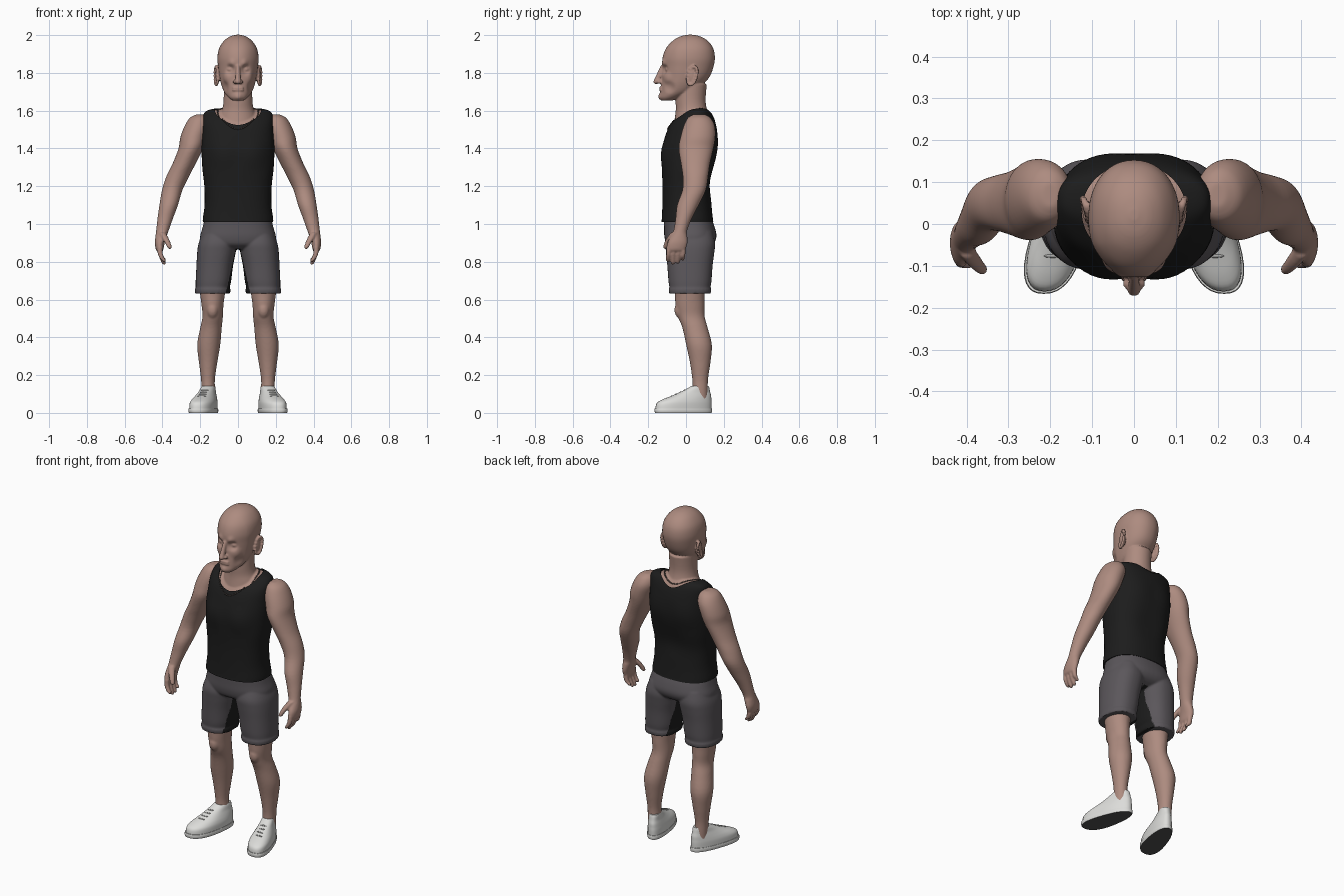
import bpy, bmesh, math
from mathutils import Vector, Matrix
from mathutils.bvhtree import BVHTree

cube = bpy.data.objects.get("Cube")
if cube:
    bpy.data.objects.remove(cube, do_unlink=True)


def material(name, r, g, b):
    m = bpy.data.materials.new(name)
    m.use_nodes = True
    m.diffuse_color = (r, g, b, 1)
    bsdf = m.node_tree.nodes["Principled BSDF"]
    bsdf.inputs["Base Color"].default_value = (r, g, b, 1)
    bsdf.inputs["Roughness"].default_value = 0.8
    return m


SKIN = material("skin", 0.42, 0.26, 0.215)
BLACK = material("black fabric", 0.012, 0.012, 0.012)
GREY = material("grey shorts fabric", 0.105, 0.095, 0.105)
WHITE = material("white shoe", 0.72, 0.72, 0.7)
SOLE = material("dark sole", 0.08, 0.08, 0.08)
LACE = material("grey lace", 0.4, 0.4, 0.39)
CHAIN = material("dark chain", 0.09, 0.07, 0.06)


def span(z, half_width, front, back):
    return (0, (front + back) / 2, z, half_width, (back - front) / 2)


def loft(bm, rows, n=2.0, seg=40, steps=4):
    """Skin smooth horizontal sections (cx, cy, z, rx, ry)."""
    pts = [rows[0]] + list(rows) + [rows[-1]]
    path = []
    for i in range(1, len(pts) - 2):
        for k in range(steps):
            t = k / steps
            path.append([0.5 * (2 * b + (c - a) * t + (2 * a - 5 * b + 4 * c - d) * t * t
                                + (3 * b - a - 3 * c + d) * t ** 3)
                         for a, b, c, d in zip(*pts[i - 1:i + 3])])
    path.append(rows[-1])
    rings = []
    for cx, cy, z, rx, ry in path:
        ring = []
        for j in range(seg):
            a = math.tau * j / seg
            c, s = math.cos(a), math.sin(a)
            x = math.copysign(abs(c) ** (2 / n), c) * max(rx, 0.001)
            y = math.copysign(abs(s) ** (2 / n), s) * max(ry, 0.001)
            ring.append(bm.verts.new((cx + x, cy + y, z)))
        rings.append(ring)
    for lo, hi in zip(rings, rings[1:]):
        for j in range(seg):
            k = (j + 1) % seg
            bm.faces.new((lo[j], lo[k], hi[k], hi[j]))
    bm.faces.new(rings[0])
    bm.faces.new(rings[-1])
    return [v for ring in rings for v in ring]


def ball(bm, at, size):
    m = Matrix.Translation(at) @ Matrix.Diagonal((*size, 1))
    return bmesh.ops.create_uvsphere(bm, u_segments=16, v_segments=10, radius=1, matrix=m)["verts"]


def push(verts, at, radius, move):
    """Sculpt a soft bump or dent."""
    for v in verts:
        d = (v.co - Vector(at)).length / radius
        if d < 1:
            v.co += Vector(move) * (1 - d * d) ** 2


def finish(name, bm, mats, voxel=0, smooth=4, cutter=None, rule=None, mirror=False):
    """Fuse, cut and colour a part; optionally add its mirrored twin."""
    bmesh.ops.recalc_face_normals(bm, faces=bm.faces)
    raw = bpy.data.meshes.new(name)
    bm.to_mesh(raw)
    bm.free()
    obj = bpy.data.objects.new("left_" + name if mirror else name, raw)
    bpy.context.collection.objects.link(obj)
    if voxel:
        mod = obj.modifiers.new("fuse", 'REMESH')
        mod.mode = 'VOXEL'
        mod.voxel_size = voxel
        mod = obj.modifiers.new("soften", 'SMOOTH')
        mod.factor = 0.5
        mod.iterations = smooth
    if cutter:
        mod = obj.modifiers.new("cut", 'BOOLEAN')
        mod.object = cutter
        mod.operation = 'DIFFERENCE'
        mod.solver = 'EXACT'
    bpy.context.view_layer.update()
    mesh = bpy.data.meshes.new_from_object(obj.evaluated_get(bpy.context.evaluated_depsgraph_get()))
    obj.modifiers.clear()
    obj.data = mesh
    mesh.materials.clear()
    for m in mats:
        mesh.materials.append(m)
    for p in mesh.polygons:
        p.use_smooth = True
        p.material_index = rule(p) if rule else 0
    mesh.set_sharp_from_angle(angle=math.radians(50))
    if mirror:
        twin = mesh.copy()
        twin.transform(Matrix.Diagonal((-1, 1, 1, 1)))
        twin.flip_normals()
        bpy.context.collection.objects.link(bpy.data.objects.new("right_" + name, twin))
    return obj


# Tank top with a round neckline
torso = [span(1.01, .186, -.13, .145), span(1.03, .186, -.128, .142), span(1.1, .177, -.125, .135),
         span(1.2, .178, -.124, .13), span(1.3, .189, -.128, .15), span(1.4, .193, -.125, .166),
         span(1.48, .19, -.105, .166), span(1.54, .188, -.075, .155), span(1.58, .182, -.03, .14),
         span(1.602, .16, 0, .125), span(1.615, .1, .03, .11)]
bm = bmesh.new()
verts = loft(bm, torso, n=2.4, seg=64)
for s in (-1, 1):
    push(verts, (s * .085, -.12, 1.37), .1, (0, -.01, 0))
    push(verts, (s * .1, .16, 1.42), .11, (0, .006, 0))
push(verts, (0, .15, 1.25), .12, (0, -.008, 0))
hole = bmesh.new()
loft(hole, [(0, .03, 1.46, .125, .115), (0, .03, 1.75, .125, .115)], seg=64, steps=1)
cutter = finish("neck_cutter", hole, [BLACK])
cutter.hide_render = True
tank = finish("tank_top", bm, [BLACK], cutter=cutter)
bpy.data.objects.remove(cutter, do_unlink=True)

# Head, neck and upper chest
bm = bmesh.new()
loft(bm, [(x, y, z - .007, rx - .009, ry - .008) for x, y, z, rx, ry in torso[4:]], n=2.4)
loft(bm, [span(1.5, .12, -.07, .14), span(1.57, .1, -.058, .125), span(1.61, .083, -.054, .11),
          span(1.66, .076, -.055, .104), span(1.74, .076, -.05, .11)])
head = loft(bm, [span(1.653, .03, -.13, -.075), span(1.67, .053, -.14, -.03), span(1.7, .074, -.136, .04),
                 span(1.74, .089, -.132, .09), span(1.78, .098, -.129, .125), span(1.83, .105, -.126, .145),
                 span(1.88, .109, -.124, .153), span(1.93, .1, -.106, .144), span(1.97, .074, -.07, .115),
                 span(1.993, .042, -.03, .075), span(2.002, .01, .01, .035)], n=2.15, seg=64, steps=6)
for v in head:
    v.co.x *= 1 + 1.4 * min(0, v.co.y + .05)
push(head, (0, -.14, 1.675), .03, (0, -.007, 0))
for s in (-1, 1):
    push(head, (s * .04, -.115, 1.818), .036, (0, .018, 0))
    push(head, (s * .036, -.12, 1.85), .03, (0, -.008, 0))
    push(head, (s * .06, -.1, 1.775), .04, (s * .005, -.006, 0))
    push(head, (s * .065, -.085, 1.725), .04, (-s * .007, .005, 0))
    ball(bm, (s * .038, -.093, 1.818), (.022, .016, .014))
    ball(bm, (s * .015, -.142, 1.753), (.012, .014, .011))
    # Ear bowl and rim
    ball(bm, (s * .108, .032, 1.785), (.012, .022, .045))
    for k in range(16):
        a = math.tau * k / 16
        lean = .024 * math.cos(a)
        ball(bm, (s * (.115 + lean * .3), .034 + lean + .01 * math.sin(a), 1.785 + .048 * math.sin(a)),
             (.009, .009, .009))
for k in range(9):
    t = k / 8
    ball(bm, (0, -.122 - .036 * t, 1.83 - .076 * t), (.011 + .005 * t, .015, .014))
for z in (1.721, 1.709):
    ball(bm, (0, -.133, z), (.032, .009, .006))
skin = finish("head_and_neck", bm, [SKIN], voxel=.0048, smooth=3)

# Arms with hands
bm = bmesh.new()
loft(bm, [(.2, .07, 1.58, .02, .03), (.205, .07, 1.562, .05, .06), (.215, .07, 1.52, .067, .082),
          (.235, .063, 1.46, .07, .092), (.25, .053, 1.4, .065, .092), (.285, .05, 1.32, .061, .077),
          (.32, .05, 1.25, .06, .067), (.348, .043, 1.18, .054, .062), (.367, .01, 1.1, .049, .057),
          (.385, -.012, 1.03, .041, .043), (.4, -.03, .965, .033, .036), (.407, -.037, .935, .03, .044),
          (.414, -.045, .9, .026, .053), (.415, -.052, .865, .02, .05), (.413, -.052, .853, .012, .042)])
for y, tip in ((-.092, .8), (-.066, .787), (-.04, .791), (-.015, .808)):
    loft(bm, [(.413, y, .88, .014, .012), (.413, y, .85, .014, .0125), (.405, y - .002, .825, .013, .012),
              (.393, y - .003, tip + .007, .011, .011), (.389, y - .003, tip - .002, .004, .004)], seg=14)
loft(bm, [(.402, -.06, .955, .018, .02), (.386, -.083, .927, .018, .018), (.371, -.101, .898, .015, .015),
          (.362, -.109, .876, .012, .012), (.36, -.11, .868, .004, .004)], seg=16)
finish("arm", bm, [SKIN], voxel=.0052, smooth=3, mirror=True)

# Legs
bm = bmesh.new()
loft(bm, [(.135, .02, .74, .08, .09), (.135, .02, .63, .066, .079), (.135, .021, .57, .058, .077),
          (.134, .028, .51, .054, .071), (.143, .048, .45, .057, .067), (.155, .069, .36, .061, .068),
          (.158, .075, .27, .049, .055), (.159, .075, .18, .037, .042), (.158, .075, .12, .036, .041),
          (.158, .075, .05, .034, .04)])
ball(bm, (.135, -.03, .545), (.032, .032, .045))
finish("leg", bm, [SKIN], voxel=.0065, smooth=5, mirror=True)

# Shorts with dark inner panels
bm = bmesh.new()
loft(bm, [span(1.03, .176, -.117, .135), span(.98, .188, -.116, .153), span(.93, .201, -.114, .161),
          span(.89, .19, -.1, .14), span(.865, .1, -.06, .09)], n=2.4, seg=56)
for s in (-1, 1):
    loft(bm, [(s * .1, .025, .96, .085, .115), (s * .107, .023, .9, .101, .131), (s * .114, .022, .85, .102, .128),
              (s * .123, .021, .78, .097, .12), (s * .13, .021, .7, .094, .114), (s * .134, .021, .664, .09, .109),
              (s * .134, .021, .655, .094, .113), (s * .134, .021, .632, .093, .111)], n=2.3)


def inner_panel(p):
    c = p.center
    return int(c.z < .87 and abs(c.x) < .012 + .22 * (.87 - c.z))


finish("shorts", bm, [GREY, BLACK], voxel=.0058, smooth=3, rule=inner_panel)


# Shoes: upper, sole and laces share one foot-shaped warp
def foot_warp(bm):
    for v in bm.verts:
        v.co.x = .155 + v.co.x * (1 - 1.2 * (v.co.y + .02)) - .25 * (v.co.y - .075)


bm = bmesh.new()
loft(bm, [span(.015, .062, -.162, .134), span(.05, .062, -.156, .135), span(.07, .058, -.127, .134),
          span(.09, .051, -.077, .133), span(.11, .044, -.032, .128), span(.13, .04, .008, .124),
          span(.142, .036, .028, .12)], n=2.3)
foot_warp(bm)
finish("shoe_upper", bm, [WHITE], mirror=True)
bm = bmesh.new()
loft(bm, [span(0, .063, -.164, .136), span(.012, .066, -.167, .138), span(.024, .064, -.165, .136)],
     n=2.4, steps=2)
foot_warp(bm)
finish("shoe_sole", bm, [WHITE, SOLE], rule=lambda p: int(p.normal.z < -.8), mirror=True)
bm = bmesh.new()
for y, z in ((-.076, .088), (-.053, .098), (-.03, .108), (-.008, .119)):
    ball(bm, (0, y, z), (.021, .005, .005))
foot_warp(bm)
finish("shoe_laces", bm, [LACE], mirror=True)

# Necklace beads draped over the chest
graph = bpy.context.evaluated_depsgraph_get()
trees = [BVHTree.FromObject(o, graph) for o in (skin, tank)]
bm = bmesh.new()
for k in range(72):
    a = math.tau * k / 72
    x, y = .108 * math.cos(a), .015 + .112 * math.sin(a)
    hits = [t.ray_cast(Vector((x, y, 1.635)), Vector((0, 0, -1)))[0] for t in trees]
    heights = [h.z for h in hits if h]
    if heights:
        ball(bm, (x, y, max(heights) + .002), (.004, .004, .004))
finish("necklace", bm, [CHAIN])
